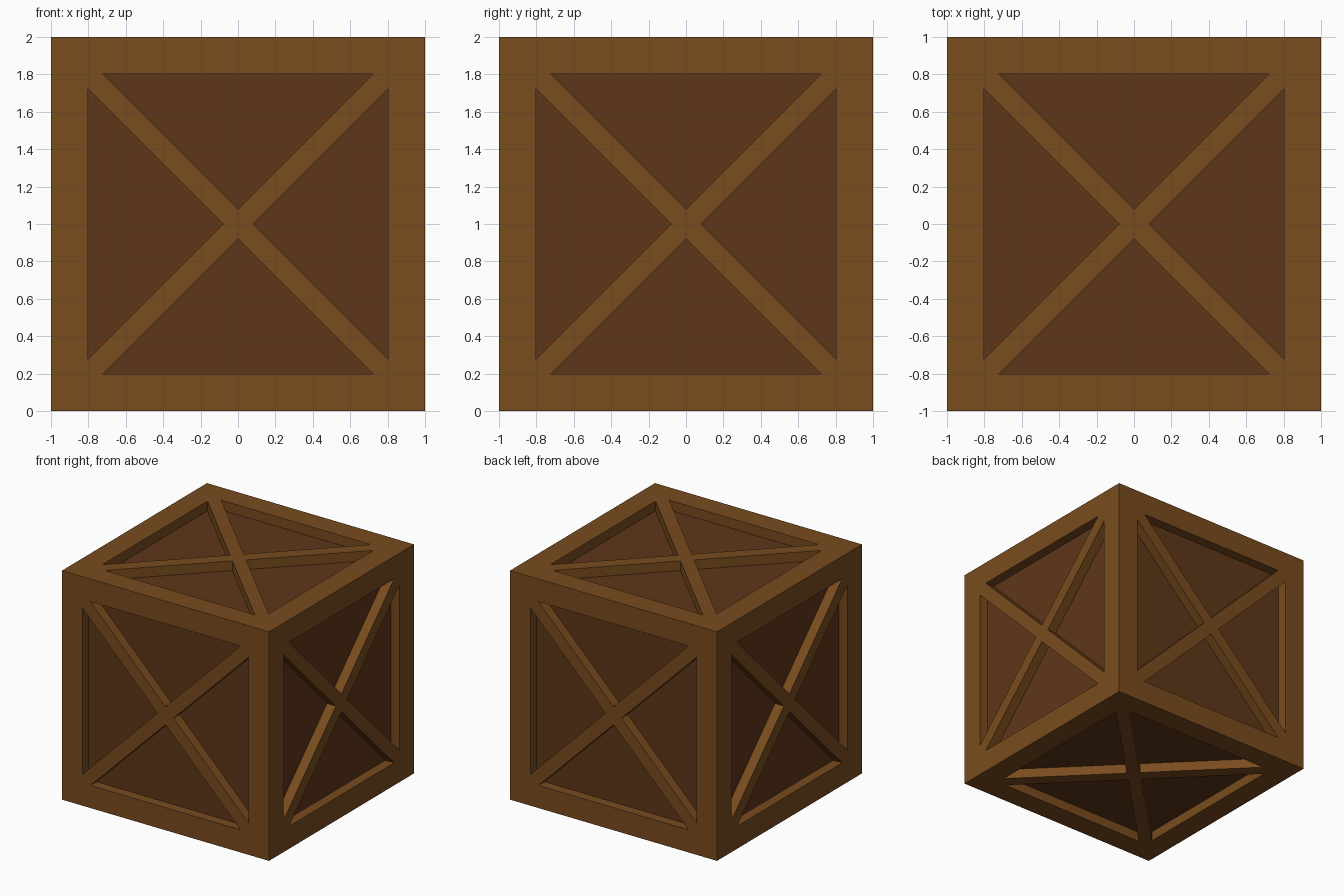
import bpy, bmesh
from math import pi
from mathutils import Matrix, Vector

if "Cube" in bpy.data.objects:
    bpy.data.objects.remove(bpy.data.objects["Cube"])

INNER = 0.803   # half size of the frame opening
BRACE = 0.078   # brace half width measured along the axes
DEPTH = 0.085   # how far the panels sit below the frame


def material(name, color):
    m = bpy.data.materials.new(name)
    m.diffuse_color = (*color, 1)
    m.use_nodes = True
    m.node_tree.nodes["Principled BSDF"].inputs["Base Color"].default_value = m.diffuse_color
    return m


def add_side(bm, rot):
    """One crate side: frame, crossed braces and four recessed panels."""
    def vert(x, y, z=1.0):
        return bm.verts.new(rot @ Vector((x, y, z)))

    def turn(x, y, k):
        for _ in range(k):
            x, y = -y, x
        return x, y

    t = INNER - BRACE
    outline = [(-t, -INNER), (t, -INNER), (0, -BRACE)]
    corner = [vert(*turn(-1, -1, k)) for k in range(4)]
    rim = [[vert(*turn(x, y, k)) for x, y in outline] for k in range(4)]
    for k in range(4):
        a, b, c = rim[k]
        prev = rim[k - 1]
        # frame board, then half of a diagonal brace
        bm.faces.new((corner[k], corner[(k + 1) % 4], b, a))
        bm.faces.new((corner[k], a, c, prev[2], prev[1]))
        # recess walls and panel
        floor = [vert(*turn(x, y, k), 1 - DEPTH) for x, y in outline]
        for i in range(3):
            j = (i + 1) % 3
            bm.faces.new((rim[k][i], rim[k][j], floor[j], floor[i]))
        bm.faces.new(floor).material_index = 1
    # crossing of the braces
    bm.faces.new([r[2] for r in rim])


bm = bmesh.new()
for k in range(4):
    add_side(bm, Matrix.Rotation(k * pi / 2, 3, 'Z') @ Matrix.Rotation(pi / 2, 3, 'X'))
for angle in (0, pi):
    add_side(bm, Matrix.Rotation(angle, 3, 'X'))
bmesh.ops.remove_doubles(bm, verts=bm.verts, dist=1e-4)
bmesh.ops.recalc_face_normals(bm, faces=bm.faces)
bmesh.ops.translate(bm, verts=bm.verts, vec=(0, 0, 1))

mesh = bpy.data.meshes.new("crate")
bm.to_mesh(mesh)
bm.free()
mesh.materials.append(material("frame_wood", (0.19, 0.072, 0.013)))
mesh.materials.append(material("panel_wood", (0.112, 0.037, 0.010)))
bpy.context.collection.objects.link(bpy.data.objects.new("crate", mesh))
